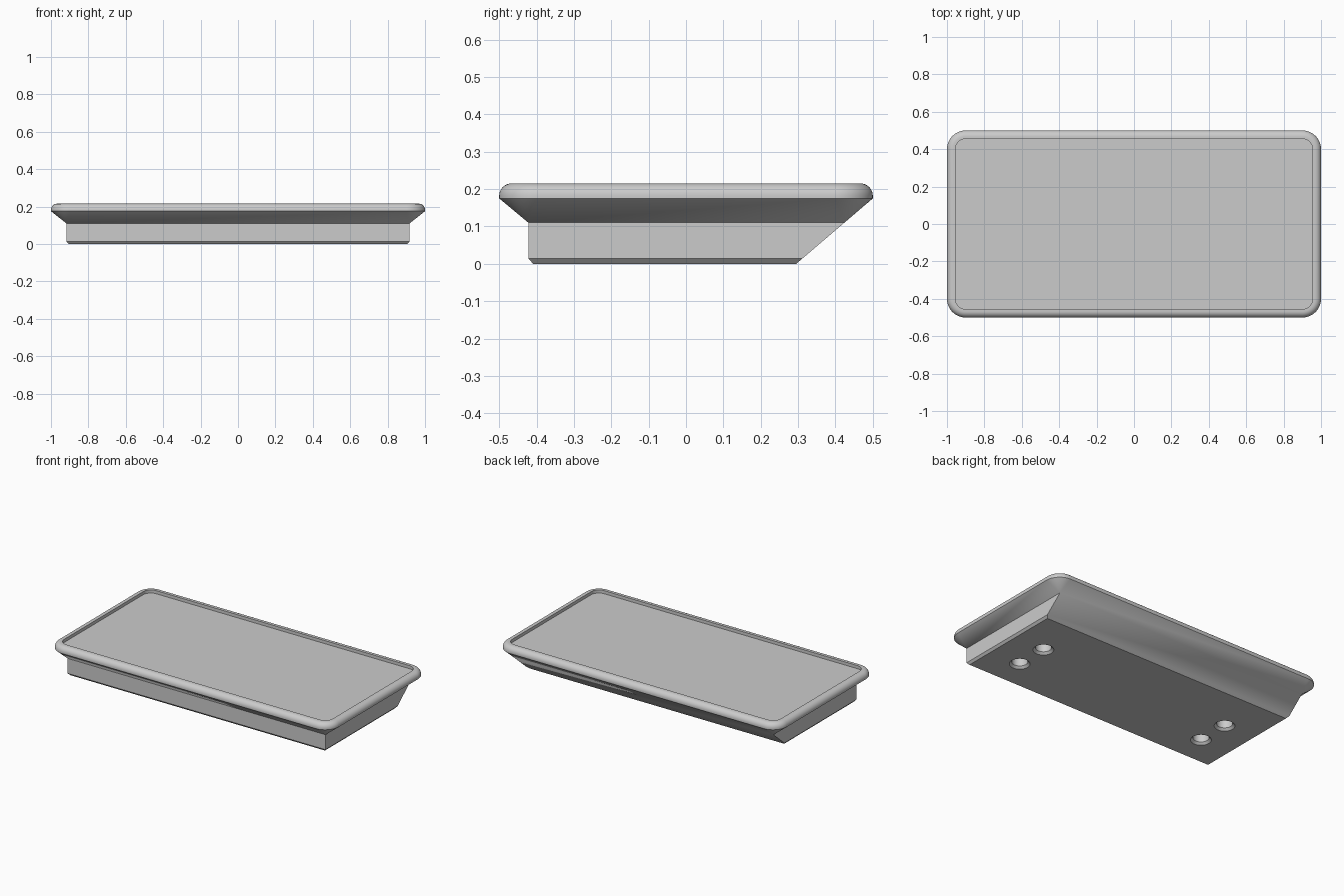
import bpy
import bmesh
from math import sin, cos, pi

cube = bpy.data.objects.get("Cube")
if cube:
    bpy.data.objects.remove(cube, do_unlink=True)

grey = bpy.data.materials.new("plain_grey")
grey.use_nodes = True
grey.diffuse_color = (0.6, 0.6, 0.6, 1)
grey.node_tree.nodes["Principled BSDF"].inputs["Base Color"].default_value = (0.6, 0.6, 0.6, 1)

STEPS = 12  # segments per rounded corner


def ring(bm, half_x, front, back, radius, z):
    """Rounded rectangle; a zero radius gives sharp corners."""
    verts = []
    for corner, (sx, sy) in enumerate([(1, 1), (-1, 1), (-1, -1), (1, -1)]):
        cx = sx * (half_x - radius)
        cy = back - radius if sy > 0 else front + radius
        for i in range(STEPS + 1):
            a = (corner + i / STEPS) * pi / 2
            verts.append(bm.verts.new((cx + radius * cos(a), cy + radius * sin(a), z)))
    return verts


def loft(bm, rings):
    for low, high in zip(rings, rings[1:]):
        n = len(low)
        for i in range(n):
            j = (i + 1) % n
            bm.faces.new((low[i], low[j], high[j], high[i]))
    bm.faces.new(rings[0][::-1])
    bm.faces.new(rings[-1])
    bmesh.ops.remove_doubles(bm, verts=bm.verts[:], dist=1e-5)
    bmesh.ops.recalc_face_normals(bm, faces=bm.faces[:])


def make_object(name, bm):
    mesh = bpy.data.meshes.new(name)
    bm.to_mesh(mesh)
    bm.free()
    mesh.materials.append(grey)
    obj = bpy.data.objects.new(name, mesh)
    bpy.context.collection.objects.link(obj)
    return obj


def slope(z):
    """Back face depth: one straight slant from base to rim."""
    return 0.295 + (0.5 - 0.295) * z / 0.175


TOP, RIM, RECESS, FILLET = 0.215, 0.175, 0.02, 0.033
bm = bmesh.new()

# Chamfered base, upright body and flared underside
rings = [
    ring(bm, 0.905, -0.409, slope(0), 0, 0),
    ring(bm, 0.918, -0.422, slope(0.014), 0, 0.014),
    ring(bm, 0.918, -0.422, slope(0.11), 0, 0.11),
    ring(bm, 1, -0.5, 0.5, 0.1, RIM),
]
# Rounded rim
for i in range(9):
    a = i / 8 * pi / 2
    inset = FILLET * (1 - cos(a))
    z = TOP - FILLET + FILLET * sin(a)
    rings.append(ring(bm, 1 - inset, inset - 0.5, 0.5 - inset, 0.1 - inset, z))
# Inner lip and sunken top
for z in (TOP, TOP - RECESS):
    rings.append(ring(bm, 0.955, -0.455, 0.455, 0.055, z))
loft(bm, rings)
tray = make_object("tray", bm)

# Countersunk mounting holes in the underside
bm = bmesh.new()
SIDES = 40
for x in (-0.688, 0.688):
    for y in (-0.214, 0.0):
        part = bmesh.new()
        loops = []
        for r, z in ((0.071, -0.01), (0.047, 0.014), (0.047, 0.1)):
            loops.append([part.verts.new((x + r * cos(2 * pi * i / SIDES),
                                          y + r * sin(2 * pi * i / SIDES), z))
                          for i in range(SIDES)])
        loft(part, loops)
        temp = bpy.data.meshes.new("hole")
        part.to_mesh(temp)
        part.free()
        bm.from_mesh(temp)
        bpy.data.meshes.remove(temp)
cutter = make_object("hole_cutter", bm)
cutter.hide_render = True

cut = tray.modifiers.new("holes", "BOOLEAN")
cut.operation = "DIFFERENCE"
cut.solver = "EXACT"
cut.object = cutter
bpy.ops.object.select_all(action="DESELECT")
bpy.context.view_layer.objects.active = tray
tray.select_set(True)
bpy.ops.object.modifier_apply(modifier=cut.name)
bpy.data.objects.remove(cutter, do_unlink=True)
bpy.ops.object.shade_smooth_by_angle(angle=pi / 7)
